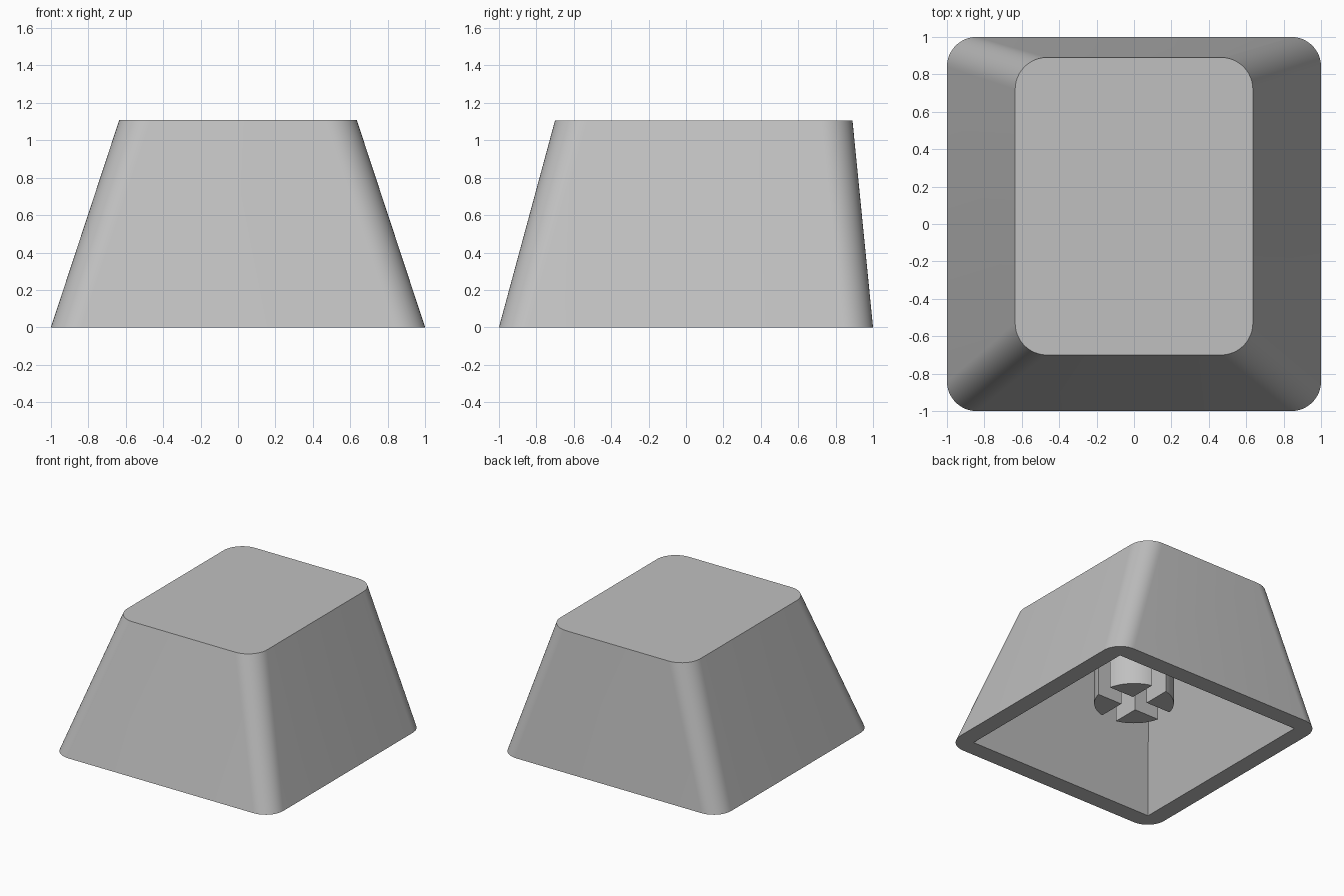
import bpy, bmesh, math

if "Cube" in bpy.data.objects:
    bpy.data.objects.remove(bpy.data.objects["Cube"])

HEIGHT, ROOF = 1.107, 0.96      # outer top and cavity ceiling
STEPS = 12                      # segments per rounded corner
STEM_BOTTOM, STEM_R, SLOT = 0.28, 0.30, 0.068

grey = bpy.data.materials.new("light grey plastic")
grey.use_nodes = True
colour = (0.527, 0.527, 0.527, 1)
grey.diffuse_color = colour
grey.node_tree.nodes["Principled BSDF"].inputs["Base Color"].default_value = colour


def finish(bm, name):
    """Turn a bmesh into a shaded object."""
    bmesh.ops.recalc_face_normals(bm, faces=bm.faces)
    mesh = bpy.data.meshes.new(name)
    bm.to_mesh(mesh)
    bm.free()
    mesh.materials.append(grey)
    obj = bpy.data.objects.new(name, mesh)
    bpy.context.collection.objects.link(obj)
    bpy.ops.object.select_all(action="DESELECT")
    obj.select_set(True)
    bpy.context.view_layer.objects.active = obj
    bpy.ops.object.shade_smooth_by_angle(angle=math.radians(30))
    return obj


def rounded_loop(bm, half_x, front, back, radius, z):
    """Counter-clockwise rounded rectangle, starting at the back left corner."""
    corners = [(half_x - radius, back - radius), (radius - half_x, back - radius),
               (radius - half_x, front + radius), (half_x - radius, front + radius)]
    loop = []
    for i, (cx, cy) in enumerate(corners):
        for s in range(STEPS + 1):
            a = (i + s / STEPS) * math.pi / 2
            loop.append(bm.verts.new((cx + radius * math.cos(a), cy + radius * math.sin(a), z)))
    return loop


def square_loop(bm, half_x, front, back, z):
    points = [(half_x, back), (-half_x, back), (-half_x, front), (half_x, front)]
    return [bm.verts.new((x, y, z)) for x, y in points]


def bridge(bm, low, high):
    n = len(low)
    for i in range(n):
        j = (i + 1) % n
        bm.faces.new((low[i], low[j], high[j], high[i]))


# Hollow tapered cap: outer shell, cavity and bottom rim
bm = bmesh.new()
base = rounded_loop(bm, 1, -1, 1, 0.16, 0)
top = rounded_loop(bm, 0.635, -0.70, 0.89, 0.17, HEIGHT)
mouth = square_loop(bm, 0.857, -0.857, 0.857, 0)
ceiling = square_loop(bm, 0.57, -0.51, 0.74, ROOF)
bridge(bm, base, top)
bridge(bm, mouth, ceiling)
bm.faces.new(top)
bm.faces.new(ceiling)
per = STEPS + 1
for c in range(4):
    for s in range(STEPS):
        bm.faces.new((mouth[c], base[c * per + s + 1], base[c * per + s]))
    after = (c + 1) % 4
    bm.faces.new((mouth[c], mouth[after], base[after * per], base[c * per + STEPS]))
finish(bm, "cap_shell")

# Round stem split into four quarters by a cross slot
bm = bmesh.new()
start = math.asin(SLOT / STEM_R)
sweep = math.pi / 2 - 2 * start
for q in range(4):
    turn = q * math.pi / 2
    profile = [(SLOT * math.sqrt(2), math.pi / 4 + turn)]
    profile += [(STEM_R, start + sweep * s / STEPS + turn) for s in range(STEPS + 1)]
    rings = [[bm.verts.new((r * math.cos(a), r * math.sin(a), z)) for r, a in profile]
             for z in (STEM_BOTTOM, ROOF + 0.01)]
    bridge(bm, *rings)
    for ring in rings:
        bm.faces.new(ring)
finish(bm, "stem")
